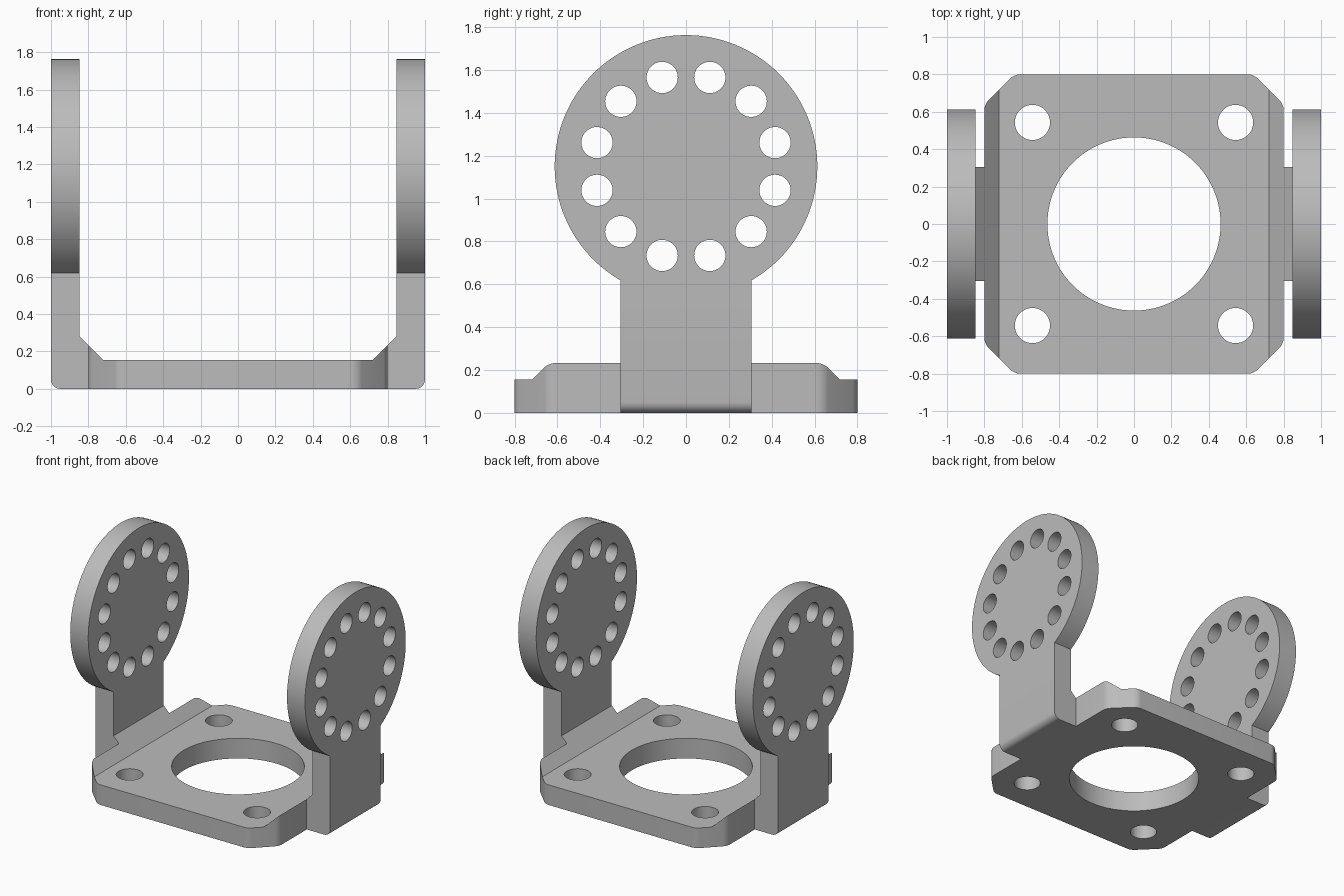
import bpy, bmesh
from math import cos, sin, radians
from mathutils import Matrix, Vector

default = bpy.data.objects.get("Cube")
if default:
    bpy.data.objects.remove(default, do_unlink=True)

grey = bpy.data.materials.new("plain grey")
grey.use_nodes = True
grey.diffuse_color = (0.5, 0.5, 0.5, 1)
grey.node_tree.nodes["Principled BSDF"].inputs["Base Color"].default_value = (0.5, 0.5, 0.5, 1)


def make_object(name, bm):
    bmesh.ops.recalc_face_normals(bm, faces=bm.faces)
    mesh = bpy.data.meshes.new(name)
    bm.to_mesh(mesh)
    bm.free()
    mesh.materials.append(grey)
    obj = bpy.data.objects.new(name, mesh)
    bpy.context.collection.objects.link(obj)
    return obj


def prism(name, points, direction, rounded=None, radius=0.0):
    """Extrude an outline, then round the extruded edges that pass the test."""
    bm = bmesh.new()
    face = bm.faces.new([bm.verts.new(p) for p in points])
    new = bmesh.ops.extrude_face_region(bm, geom=[face], use_keep_orig=True)["geom"]
    bmesh.ops.translate(bm, vec=direction, verts=[v for v in new if isinstance(v, bmesh.types.BMVert)])
    bmesh.ops.recalc_face_normals(bm, faces=bm.faces)
    if rounded:
        axis = Vector(direction).normalized()
        edges = [e for e in bm.edges
                 if abs((e.verts[0].co - e.verts[1].co).normalized().dot(axis)) > 0.99
                 and rounded(e.verts[0].co)]
        bmesh.ops.bevel(bm, geom=edges, offset=radius, segments=6, profile=0.5, affect='EDGES')
    return make_object(name, bm)


def add_cylinder(bm, center, radius, depth, axis, segments):
    turn = Matrix.Rotation(radians(90), 4, 'Y') if axis == 'X' else Matrix()
    bmesh.ops.create_cone(bm, cap_ends=True, segments=segments, radius1=radius, radius2=radius,
                          depth=depth, matrix=Matrix.Translation(center) @ turn)


def boolean(target, tool, operation):
    mod = target.modifiers.new(operation.lower(), 'BOOLEAN')
    mod.operation, mod.solver, mod.object = operation, 'EXACT', tool
    bpy.context.view_layer.objects.active = target
    bpy.ops.object.modifier_apply(modifier=mod.name)
    bpy.data.objects.remove(tool, do_unlink=True)


# U-shaped channel: floor, two uprights and inner gussets
half = [(1, 0), (1, 1.9), (0.847, 1.9), (0.847, 0.28), (0.722, 0.155)]
section = half + [(-x, z) for x, z in reversed(half)]
bracket = prism("bracket", [(x, -0.9, z) for x, z in section], (0, 1.8, 0),
                lambda co: co.z < 0.01, 0.05)

# Outline of the base plate, with clipped and softened corners
quarter = [(0.8, 0.64), (0.64, 0.8)]
outline = (quarter + [(-x, y) for x, y in reversed(quarter)]
           + [(-x, -y) for x, y in quarter] + [(x, -y) for x, y in reversed(quarter)])
envelope = prism("base_envelope", [(x, y, -0.1) for x, y in outline], (0, 0, 0.5),
                 lambda co: True, 0.03)

# Outline of the arms: straight stem and round head
stem = prism("stem_envelope", [(-1.2, y, z) for y, z in
             [(-0.306, -0.2), (0.306, -0.2), (0.306, 1.1), (-0.306, 1.1)]], (2.4, 0, 0))
bm = bmesh.new()
add_cylinder(bm, (0, 0, 1.15), 0.613, 2.6, 'X', 128)
head = make_object("head_envelope", bm)
boolean(envelope, stem, 'UNION')
boolean(envelope, head, 'UNION')
boolean(bracket, envelope, 'INTERSECT')

# Central opening, corner bolt holes and the ring of holes through both heads
bm = bmesh.new()
add_cylinder(bm, (0, 0, 0), 0.463, 0.8, 'Z', 96)
for sx in (-1, 1):
    for sy in (-1, 1):
        add_cylinder(bm, (sx * 0.543, sy * 0.543, 0), 0.094, 0.8, 'Z', 48)
for i in range(12):
    a = radians(15 + 30 * i)
    add_cylinder(bm, (0, 0.43 * cos(a), 1.15 + 0.43 * sin(a)), 0.073, 2.8, 'X', 48)
boolean(bracket, make_object("hole_cutters", bm), 'DIFFERENCE')

# Smooth rounded walls, sharp edges
bpy.ops.object.select_all(action='DESELECT')
bracket.select_set(True)
bpy.context.view_layer.objects.active = bracket
bpy.ops.object.shade_smooth_by_angle(angle=radians(30))
